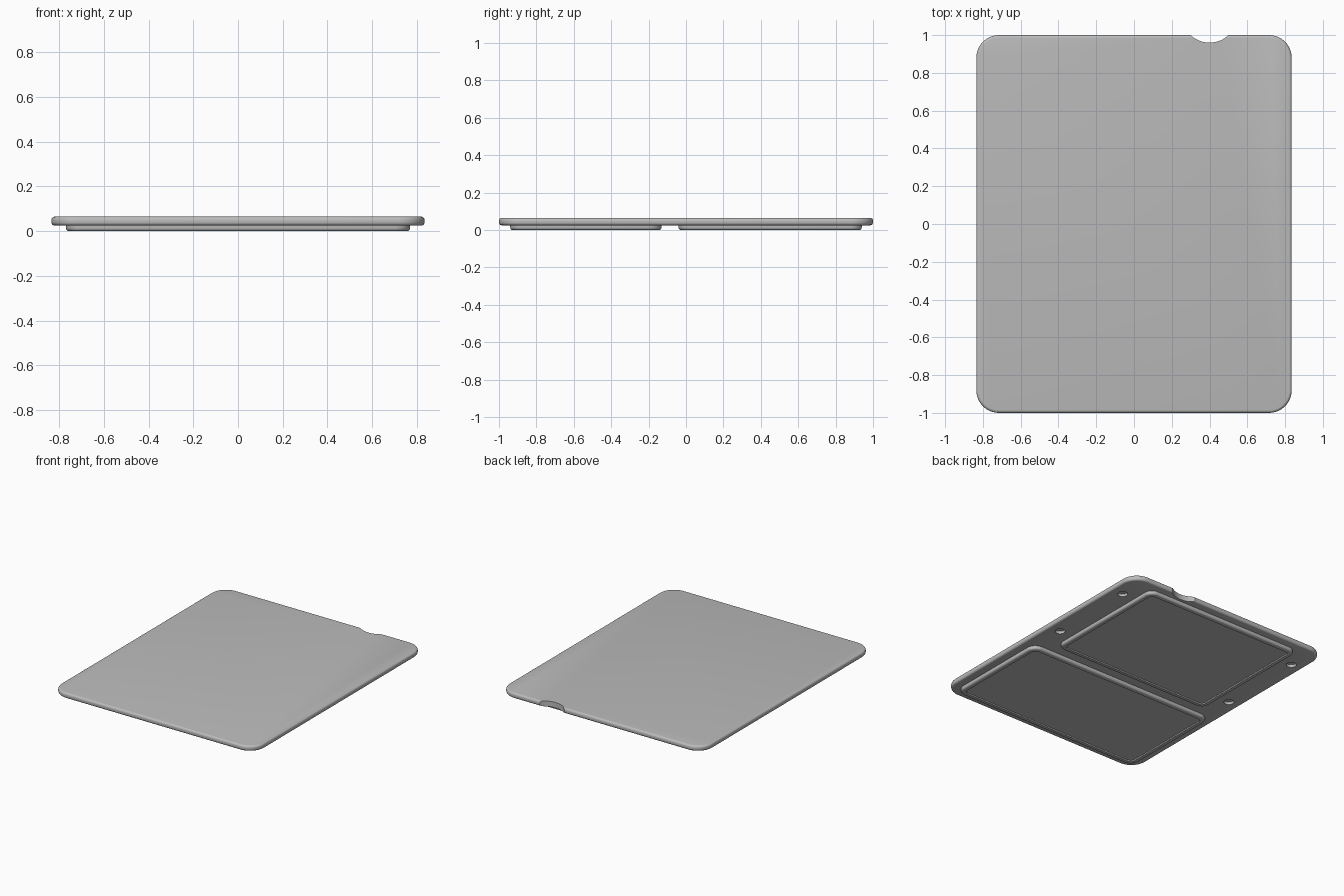
import bpy
import bmesh
import math

cube = bpy.data.objects.get("Cube")
if cube:
    bpy.data.objects.remove(cube, do_unlink=True)

grey = bpy.data.materials.new("mid grey")
grey.use_nodes = True
grey.diffuse_color = (0.5, 0.5, 0.5, 1)
grey.node_tree.nodes["Principled BSDF"].inputs["Base Color"].default_value = (0.5, 0.5, 0.5, 1)


def finish(obj):
    bpy.ops.object.select_all(action="DESELECT")
    obj.select_set(True)
    bpy.context.view_layer.objects.active = obj
    bpy.ops.object.shade_smooth_by_angle(angle=math.radians(35))


def rounded_ring(bm, cy, hx, hy, r, z, steps=10):
    """Ring of vertices around a rounded rectangle."""
    ring = []
    for quarter, (sx, sy) in enumerate([(1, 1), (-1, 1), (-1, -1), (1, -1)]):
        for i in range(steps + 1):
            a = (quarter + i / steps) * math.pi / 2
            ring.append(bm.verts.new((sx * (hx - r) + r * math.cos(a),
                                      cy + sy * (hy - r) + r * math.sin(a), z)))
    return ring


def loft(name, cy, hx, hy, r, profile):
    """Solid from (inset, z) steps around a rounded rectangle."""
    bm = bmesh.new()
    rings = [rounded_ring(bm, cy, hx - d, hy - d, max(r - d, 0.01), z) for d, z in profile]
    for a, b in zip(rings, rings[1:]):
        n = len(a)
        for i in range(n):
            j = (i + 1) % n
            bm.faces.new((a[i], a[j], b[j], b[i]))
    bm.faces.new(rings[0])
    bm.faces.new(rings[-1])
    bmesh.ops.recalc_face_normals(bm, faces=bm.faces)
    mesh = bpy.data.meshes.new(name)
    bm.to_mesh(mesh)
    bm.free()
    mesh.materials.append(grey)
    obj = bpy.data.objects.new(name, mesh)
    bpy.context.collection.objects.link(obj)
    return obj


def cut_cylinder(target, x, y, z, radius, depth, sides):
    """Cut a round hole and remove the cutter."""
    bpy.ops.mesh.primitive_cylinder_add(vertices=sides, radius=radius, depth=depth, location=(x, y, z))
    cutter = bpy.context.object
    cutter.name = "hole_cutter"
    cutter.hide_render = True
    cutter.data.materials.append(grey)
    mod = target.modifiers.new("hole", "BOOLEAN")
    mod.operation = "DIFFERENCE"
    mod.solver = "EXACT"
    mod.object = cutter
    bpy.context.view_layer.objects.active = target
    bpy.ops.object.modifier_apply(modifier=mod.name)
    bpy.data.objects.remove(cutter, do_unlink=True)


# Cover plate with rounded rims above and below
bottom, top, edge = 0.025, 0.065, 0.015
arc = [i * math.pi / 8 for i in range(5)]
profile = [(edge * (1 - math.sin(a)), bottom + edge * (1 - math.cos(a))) for a in arc]
profile += [(edge * (1 - math.cos(a)), top - edge * (1 - math.sin(a))) for a in arc]
plate = loft("cover_plate", 0, 0.835, 1.0, 0.12, profile)

# Finger notch in the back edge
cut_cylinder(plate, 0.4, 1.105, 0.045, 0.145, 0.2, 96)

# Four blind holes on the underside
for x in (-0.742, 0.742):
    for y in (0.11, 0.765):
        cut_cylinder(plate, x, y, bottom, 0.034, 0.04, 24)

# Underside pads with a raised border and shallow recess
fillet = 0.014
pad_profile = [(0, 0.03), (0, fillet)]
pad_profile += [(fillet * (1 - math.cos(a)), fillet * (1 - math.sin(a))) for a in arc[1:]]
pad_profile += [(0.034, 0), (0.036, 0.008)]
front_pad = loft("front_pad", -0.535, 0.77, 0.405, 0.07, pad_profile)
back_pad = loft("back_pad", 0.45, 0.64, 0.49, 0.06, pad_profile)

for part in (plate, front_pad, back_pad):
    finish(part)
